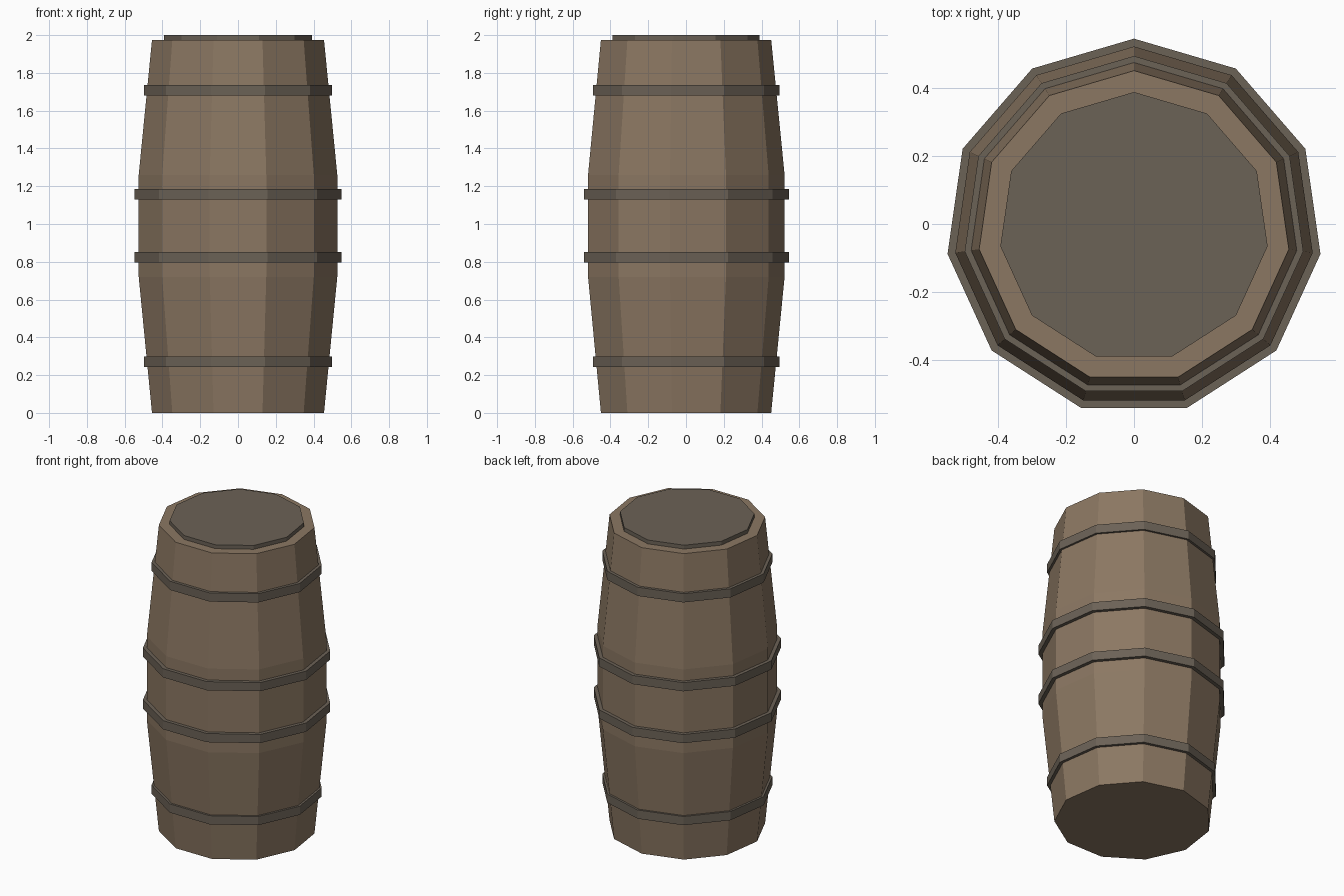
import bpy
import bmesh
from math import sin, cos, tau

cube = bpy.data.objects.get("Cube")
if cube:
    bpy.data.objects.remove(cube)

SIDES = 11
CENTRE_Y = -0.009


def make_material(name, colour):
    mat = bpy.data.materials.new(name)
    mat.use_nodes = True
    mat.diffuse_color = (*colour, 1)
    mat.node_tree.nodes["Principled BSDF"].inputs["Base Color"].default_value = (*colour, 1)
    return mat


wood = make_material("brown wood", (0.26, 0.186, 0.123))
iron = make_material("grey iron", (0.148, 0.122, 0.094))


def lathe(name, profile, mat, closed=False):
    """Spin (radius, z) points into a faceted solid, with a corner towards the back."""
    bm = bmesh.new()
    loops = [[bm.verts.new((r * sin(tau * i / SIDES), CENTRE_Y + r * cos(tau * i / SIDES), z))
              for i in range(SIDES)] for r, z in profile]
    pairs = list(zip(loops, loops[1:]))
    if closed:
        pairs.append((loops[-1], loops[0]))
    else:
        bm.faces.new(loops[0])
        bm.faces.new(loops[-1])
    for low, high in pairs:
        for i in range(SIDES):
            j = (i + 1) % SIDES
            bm.faces.new((low[i], low[j], high[j], high[i]))
    bmesh.ops.recalc_face_normals(bm, faces=bm.faces)
    mesh = bpy.data.meshes.new(name)
    bm.to_mesh(mesh)
    bm.free()
    mesh.materials.append(mat)
    obj = bpy.data.objects.new(name, mesh)
    bpy.context.collection.objects.link(obj)
    return obj


# Staved body
lathe("barrel_body", [(0.46, 0), (0.531, 0.72), (0.531, 1.26), (0.46, 1.975)], wood)

# Raised lid
lathe("lid", [(0.397, 1.96), (0.397, 2.0)], iron)

# Iron hoops: name, outer radius, centre height
for name, radius, z in (("bottom_hoop", 0.503, 0.27), ("lower_middle_hoop", 0.554, 0.823),
                        ("upper_middle_hoop", 0.554, 1.158), ("top_hoop", 0.503, 1.708)):
    inner, half = radius - 0.04, 0.028
    lathe(name, [(inner, z - half), (radius, z - half), (radius, z + half), (inner, z + half)],
          iron, closed=True)
